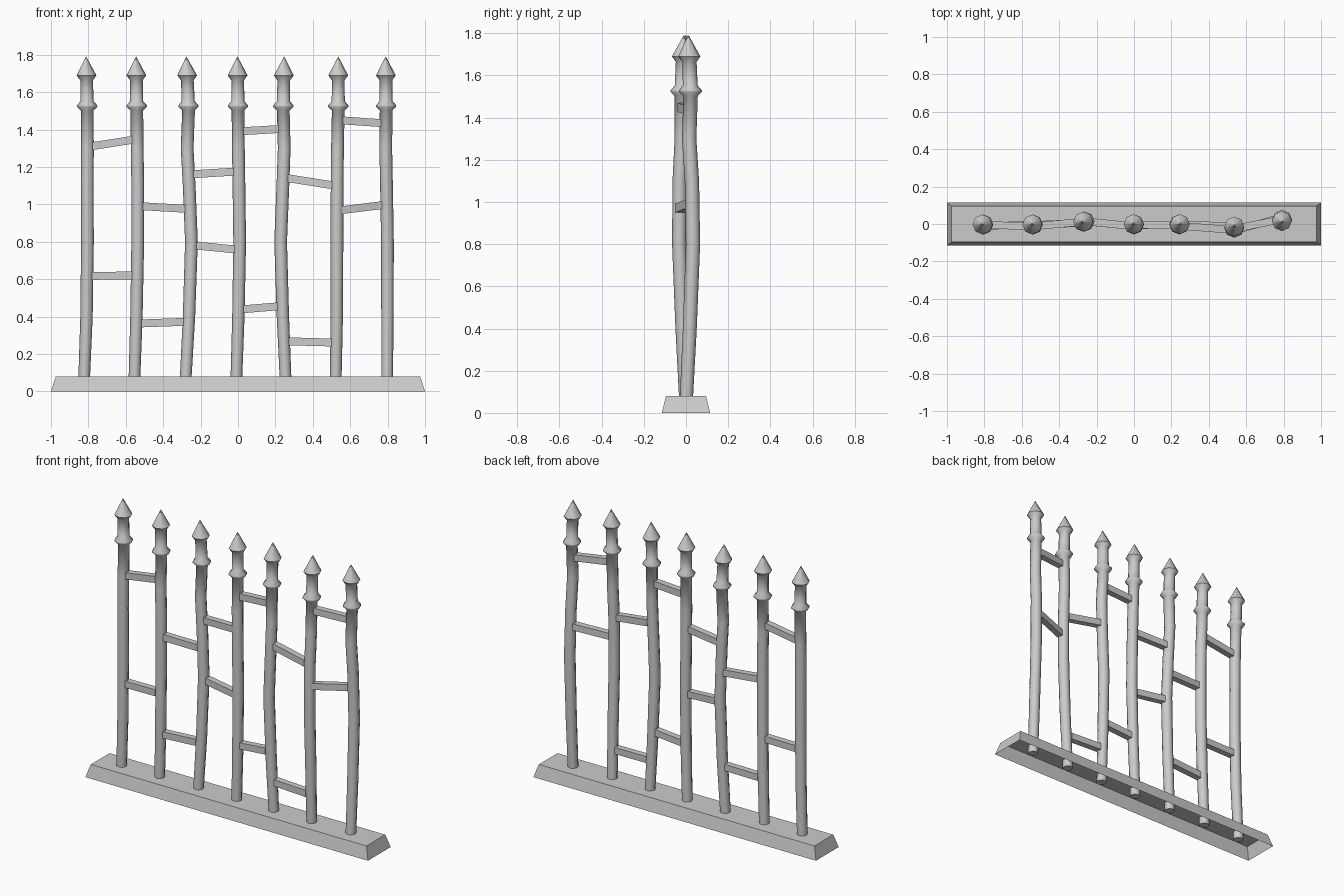
import bpy, bmesh, math

if "Cube" in bpy.data.objects:
    bpy.data.objects.remove(bpy.data.objects["Cube"])

SIDES = 8
# heights of the centreline samples shared by all posts
LEVELS = [0.03, 0.4, 0.8, 1.1, 1.3, 1.5, 1.79]
# wobbly centrelines: x and y at each level
POSTS = [
    ([-.824, -.81, -.805, -.806, -.805, -.806, -.812], [0, -.006, -.01, -.01, -.008, -.003, -.002]),
    ([-.555, -.543, -.536, -.536, -.539, -.541, -.545], [0, -.005, -.01, -.01, -.01, -.003, -.002]),
    ([-.282, -.262, -.249, -.261, -.272, -.264, -.276], [0, .006, .01, .012, .012, .014, .01]),
    ([-.01, .002, .009, .005, .002, .0, -.003], [0, -.005, -.01, -.01, -.008, -.002, 0]),
    ([.256, .24, .228, .24, .247, .242, .247], [0, -.006, -.012, -.012, -.01, -.002, 0]),
    ([.522, .528, .529, .53, .532, .536, .536], [0, -.017, -.032, -.03, -.02, -.02, -.01]),
    ([.797, .799, .799, .794, .79, .792, .79], [0, .018, .033, .028, .015, .022, .012]),
]
# silhouette of a post: height and radius
PROFILE = [(.03, .031), (.4, .033), (.8, .034), (1.1, .034), (1.3, .034), (1.503, .034),
           (1.522, .054), (1.53, .054), (1.552, .035), (1.664, .034), (1.69, .053), (1.79, .001)]
# rungs: left post index, height at left end, height at right end
RUNGS = [(0, 1.312, 1.345), (0, .618, .62), (1, .99, .977), (1, .364, .372),
         (2, 1.162, 1.175), (2, .78, .76), (3, 1.392, 1.403), (3, .44, .455),
         (4, 1.14, 1.103), (4, .268, .262), (5, 1.449, 1.435), (5, .97, .996)]


def centre(post, z):
    """Centreline of a post at height z."""
    for i in range(len(LEVELS) - 1):
        a, b = LEVELS[i], LEVELS[i + 1]
        if z <= b:
            t = (z - a) / (b - a)
            return [c[i] + (c[i + 1] - c[i]) * t for c in POSTS[post]]


def loft(name, rings, cap_start=True, cap_end=True):
    """Skin a series of equal-sized point rings."""
    bm = bmesh.new()
    rows = [[bm.verts.new(p) for p in ring] for ring in rings]
    n = len(rows[0])
    for lo, hi in zip(rows, rows[1:]):
        for k in range(n):
            bm.faces.new((lo[k], lo[(k + 1) % n], hi[(k + 1) % n], hi[k]))
    if cap_start:
        bm.faces.new(rows[0][::-1])
    if cap_end:
        bm.faces.new(rows[-1])
    me = bpy.data.meshes.new(name)
    bm.to_mesh(me)
    bm.free()
    ob = bpy.data.objects.new(name, me)
    bpy.context.collection.objects.link(ob)
    return ob


def rect(x, y, z):
    return [(-x, -y, z), (x, -y, z), (x, y, z), (-x, y, z)]


# base: tapered plinth, open underneath
loft("base", [rect(1, .115, 0), rect(.975, .095, .08)], cap_start=False)

# posts with collar and spear tip
for i in range(len(POSTS)):
    rings = []
    for z, r in PROFILE:
        cx, cy = centre(i, z)
        angles = [math.tau * k / SIDES for k in range(SIDES)]
        rings.append([(cx + r * math.cos(a), cy + r * math.sin(a), z) for a in angles])
    post = loft(f"post_{i + 1}", rings)
    bpy.ops.object.select_all(action='DESELECT')
    post.select_set(True)
    bpy.context.view_layer.objects.active = post
    bpy.ops.object.shade_smooth_by_angle(angle=math.radians(47))

# slanted rungs between neighbouring posts
for n, (i, z0, z1) in enumerate(RUNGS):
    ends = []
    for post, z, inset in ((i, z0, .027), (i + 1, z1, -.027)):
        x, y = centre(post, z)
        ends.append([(x + inset, y + dy, z + dz)
                     for dy, dz in ((-.02, -.021), (.02, -.021), (.02, .021), (-.02, .021))])
    loft(f"rung_{n + 1}", ends)
